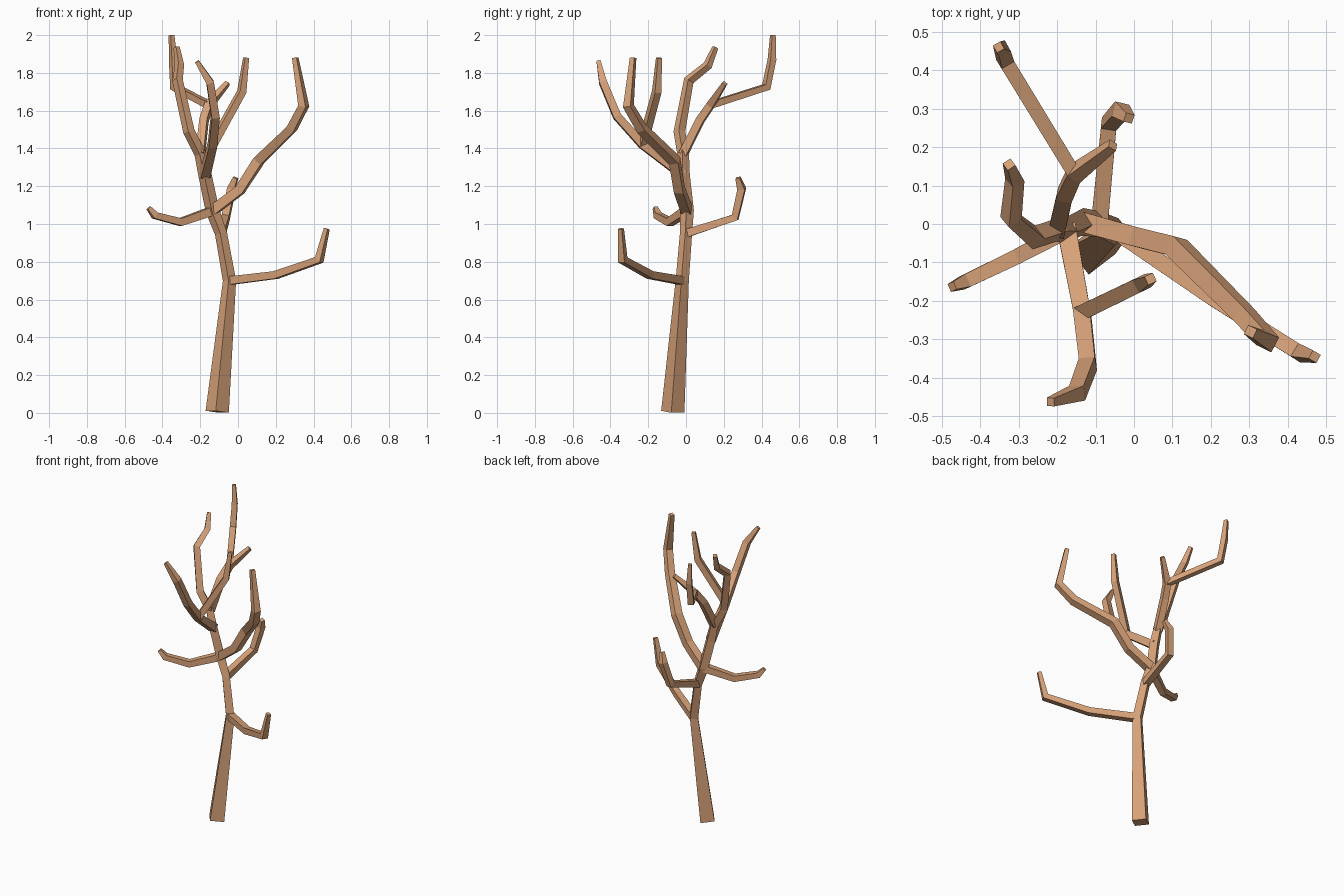
import bpy, bmesh
from mathutils import Vector

bark = bpy.data.materials.new("tan_bark")
bark.diffuse_color = (0.68, 0.36, 0.19, 1)


def limb(name, pts):
    """Square tube through (x, y, z, half_width) points.
    The section starts level and is carried along the path without twist."""
    co = [Vector(p[:3]) for p in pts]
    dirs = [(b - a).normalized() for a, b in zip(co, co[1:])]
    u, prev = Vector((0, 0, 1)).cross(dirs[0]).normalized(), dirs[0]
    sides = []
    for d in dirs:
        u = prev.rotation_difference(d) @ u
        sides.append((u.copy(), d))
        prev = d

    bm = bmesh.new()
    rings = []
    for i, p in enumerate(co):
        u0, d0 = sides[max(i - 1, 0)]
        u1, d1 = sides[min(i, len(dirs) - 1)]
        d = (d0 + d1).normalized()
        a = u0 + u1
        a = (a - d * a.dot(d)).normalized()
        b = d.cross(a)
        r = pts[i][3]
        rings.append([bm.verts.new(p + (a * s + b * t) * r)
                      for s, t in ((1, 1), (-1, 1), (-1, -1), (1, -1))])
    for lo, hi in zip(rings, rings[1:]):
        for k in range(4):
            n = (k + 1) % 4
            bm.faces.new((lo[k], lo[n], hi[n], hi[k]))
    bm.faces.new(rings[0][::-1])
    bm.faces.new(rings[-1])
    bmesh.ops.recalc_face_normals(bm, faces=bm.faces)
    me = bpy.data.meshes.new(name)
    bm.to_mesh(me)
    bm.free()
    me.materials.append(bark)
    bpy.context.collection.objects.link(bpy.data.objects.new(name, me))


# forks shared by several limbs
fork1 = (-0.045, -0.02, 0.70, 0.025)
fork2 = (-0.09, 0.0, 0.95, 0.023)
fork3 = (-0.135, 0.005, 1.07, 0.026)
fork4 = (-0.175, -0.015, 1.26, 0.025)
fork5 = (-0.20, -0.015, 1.37, 0.022)
fork6 = (-0.135, -0.23, 1.42, 0.022)
fork7 = (-0.155, 0.13, 1.63, 0.020)

# trunk, running on into the tall left limb
limb("trunk", [(-0.11, -0.07, 0.006, 0.044), fork1, fork2, fork3, fork4, fork5,
               (-0.26, -0.035, 1.49, 0.022), (-0.32, 0.015, 1.76, 0.020),
               (-0.31, 0.115, 1.84, 0.018), (-0.325, 0.155, 1.935, 0.012)])

# lower branches
limb("low_right_branch", [fork1[:3] + (0.022,), (0.20, -0.19, 0.73, 0.020),
                          (0.43, -0.335, 0.81, 0.020), (0.47, -0.345, 0.975, 0.012)])
limb("back_branch", [fork2[:3] + (0.022,), (-0.065, 0.26, 1.035, 0.020),
                     (-0.035, 0.295, 1.185, 0.020), (-0.013, 0.275, 1.245, 0.012)])
limb("left_branch", [fork3[:3] + (0.023,), (-0.305, -0.085, 1.01, 0.020),
                     (-0.44, -0.15, 1.045, 0.018), (-0.473, -0.163, 1.085, 0.011)])
limb("right_branch", [fork3, (0.01, -0.035, 1.18, 0.025), (0.11, -0.06, 1.335, 0.026),
                      (0.285, -0.235, 1.505, 0.023), (0.348, -0.305, 1.625, 0.022),
                      (0.303, -0.28, 1.88, 0.013)])

# front limb and its side shoot
limb("front_branch", [fork4, fork6, (-0.12, -0.365, 1.57, 0.021),
                      (-0.148, -0.44, 1.75, 0.020), (-0.217, -0.463, 1.86, 0.011)])
limb("front_shoot", [fork6[:3] + (0.020,), (0.02, -0.155, 1.70, 0.019),
                     (0.043, -0.143, 1.88, 0.012)])

# back limb, splitting into a long and a short shoot
limb("upper_back_branch", [fork5, (-0.18, 0.075, 1.55, 0.021), fork7,
                           (-0.055, 0.205, 1.745, 0.012)])
limb("back_shoot", [fork7[:3] + (0.018,), (-0.335, 0.425, 1.725, 0.019),
                    (-0.343, 0.455, 1.87, 0.017), (-0.352, 0.46, 2.0, 0.011)])
